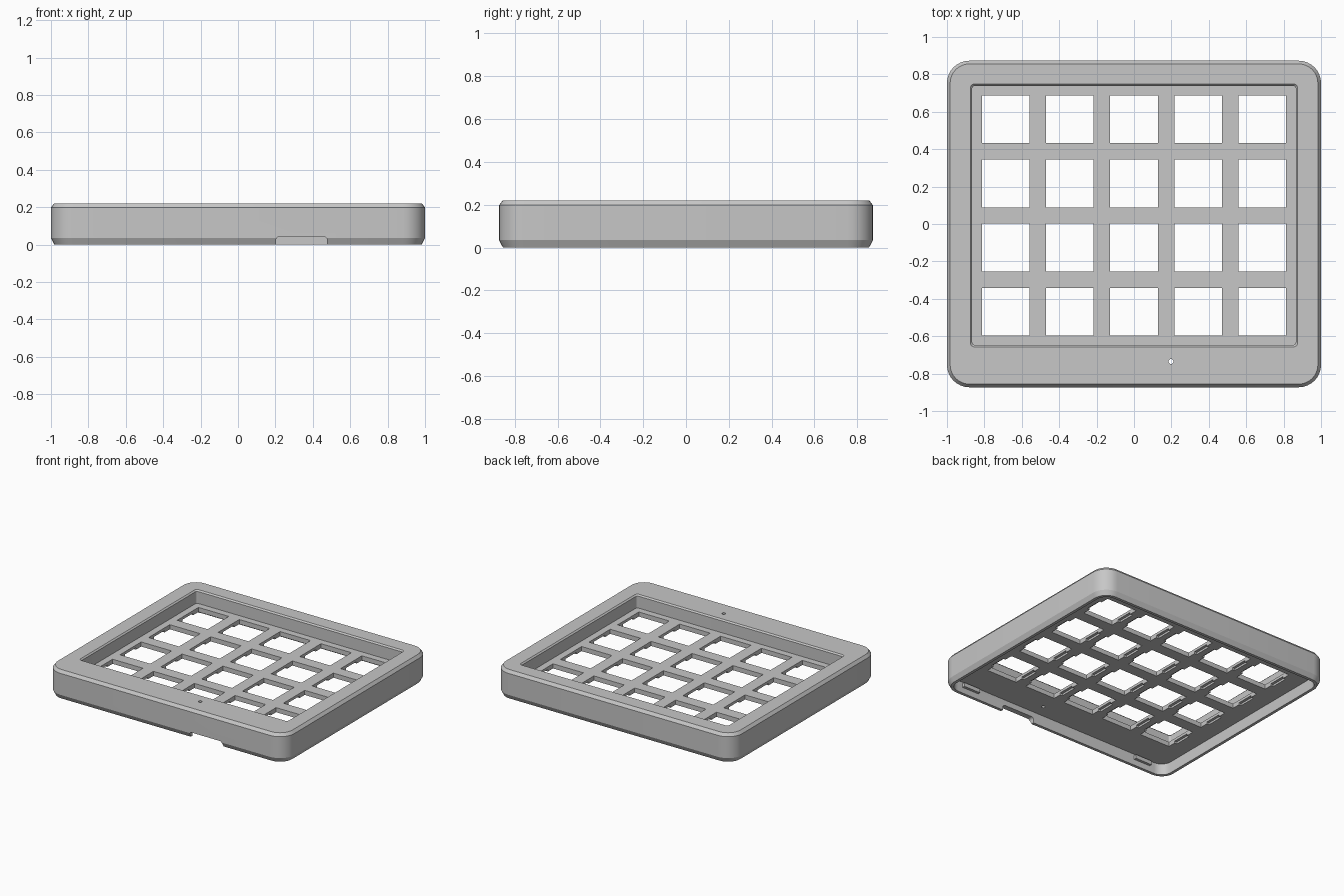
import bpy, bmesh, math
from mathutils import Matrix

old = bpy.data.objects.get("Cube")
if old:
    bpy.data.objects.remove(old, do_unlink=True)

# Single grey plastic
grey = bpy.data.materials.new("grey plastic")
grey.use_nodes = True
colour = (0.57, 0.57, 0.57, 1)
grey.diffuse_color = colour
grey.node_tree.nodes["Principled BSDF"].inputs["Base Color"].default_value = colour


def ring(bm, cx, cy, hx, hy, r, z, steps=8):
    """Rounded rectangle of vertices at height z."""
    verts = []
    for q, (sx, sy) in enumerate([(1, 1), (-1, 1), (-1, -1), (1, -1)]):
        for i in range(steps + 1):
            a = math.pi / 2 * (q + i / steps)
            verts.append(bm.verts.new((cx + sx * (hx - r) + r * math.cos(a),
                                       cy + sy * (hy - r) + r * math.sin(a), z)))
    return verts


def loft(bm, sections):
    """Closed solid through a stack of rounded rectangles."""
    rings = [ring(bm, *s) for s in sections]
    for a, b in zip(rings, rings[1:]):
        for i in range(len(a)):
            j = (i + 1) % len(a)
            bm.faces.new((a[i], a[j], b[j], b[i]))
    bm.faces.new(rings[0][::-1])
    bm.faces.new(rings[-1])


def box(bm, x0, x1, y0, y1, z0, z1):
    m = Matrix.Translation(((x0 + x1) / 2, (y0 + y1) / 2, (z0 + z1) / 2))
    m = m @ Matrix.Diagonal((x1 - x0, y1 - y0, z1 - z0, 1))
    bmesh.ops.create_cube(bm, size=1, matrix=m)


def finish(name, bm):
    bmesh.ops.recalc_face_normals(bm, faces=bm.faces)
    mesh = bpy.data.meshes.new(name)
    bm.to_mesh(mesh)
    bm.free()
    mesh.materials.append(grey)
    obj = bpy.data.objects.new(name, mesh)
    bpy.context.collection.objects.link(obj)
    return obj


# Case shell: lower cavity, rim, outer wall, top border and recess in one loft
HX, HY = 1.0, 0.873
RX, RY, RC = 0.865, 0.693, 0.046
WALL = 0.04
PLATE_TOP, PLATE_BOTTOM, TOP = 0.12, 0.085, 0.22
bm = bmesh.new()
loft(bm, [
    (0, 0, HX - WALL, HY - WALL, 0.08, PLATE_BOTTOM),
    (0, 0, HX - WALL, HY - WALL, 0.08, 0),
    (0, 0, HX - 0.018, HY - 0.018, 0.102, 0),
    (0, 0, HX, HY, 0.12, 0.035),
    (0, 0, HX, HY, 0.12, TOP - 0.022),
    (0, 0, HX - 0.017, HY - 0.017, 0.103, TOP),
    (0, RC, RX + 0.01, RY + 0.01, 0.022, TOP),
    (0, RC, RX, RY, 0.015, TOP - 0.01),
    (0, RC, RX, RY, 0.015, PLATE_TOP),
])
case = finish("case_shell", bm)

# Cutters: key openings, clip pockets under the plate, light hole, cable notch
PITCH, HALF = 0.343, 0.1275
keys = [((c - 2) * PITCH, 0.56 - r * PITCH) for r in range(4) for c in range(5)]

openings = bmesh.new()
pockets = bmesh.new()
for x, y in keys:
    box(openings, x - HALF, x + HALF, y - HALF, y + HALF, 0.03, 0.18)
    box(pockets, x - HALF - 0.02, x + HALF + 0.02, y - 0.065, y + 0.065, 0.04, 0.1)

light = bmesh.new()
bmesh.ops.create_cone(light, cap_ends=True, segments=20, radius1=0.013, radius2=0.013,
                      depth=0.6, matrix=Matrix.Translation((0.198, -0.735, 0.15)))

notch = bmesh.new()
loft(notch, [(0.34, 0, 0.137, 0.043, 0.02, 0.78), (0.34, 0, 0.137, 0.043, 0.02, 1.0)])
notch.transform(Matrix.Rotation(math.pi / 2, 4, "X"))

bpy.context.view_layer.objects.active = case
for name, cut in [("key_cutter", openings), ("pocket_cutter", pockets),
                  ("light_cutter", light), ("notch_cutter", notch)]:
    cutter = finish(name, cut)
    cutter.hide_render = True
    mod = case.modifiers.new(name, "BOOLEAN")
    mod.operation = "DIFFERENCE"
    mod.solver = "EXACT"
    mod.object = cutter
    bpy.ops.object.modifier_apply(modifier=mod.name)
    bpy.data.objects.remove(cutter, do_unlink=True)

# Small catches on the inside of the front and back walls
bm = bmesh.new()
for sx in (-1, 1):
    for sy in (-1, 1):
        y0, y1 = sorted((sy * (HY - WALL + 0.005), sy * (HY - WALL - 0.02)))
        box(bm, sx * 0.77 - 0.07, sx * 0.77 + 0.07, y0, y1, 0.045, 0.075)
finish("wall_catches", bm)

# Smooth corners, crisp edges
bpy.ops.object.select_all(action="DESELECT")
case.select_set(True)
bpy.context.view_layer.objects.active = case
bpy.ops.object.shade_smooth_by_angle(angle=math.radians(20))
